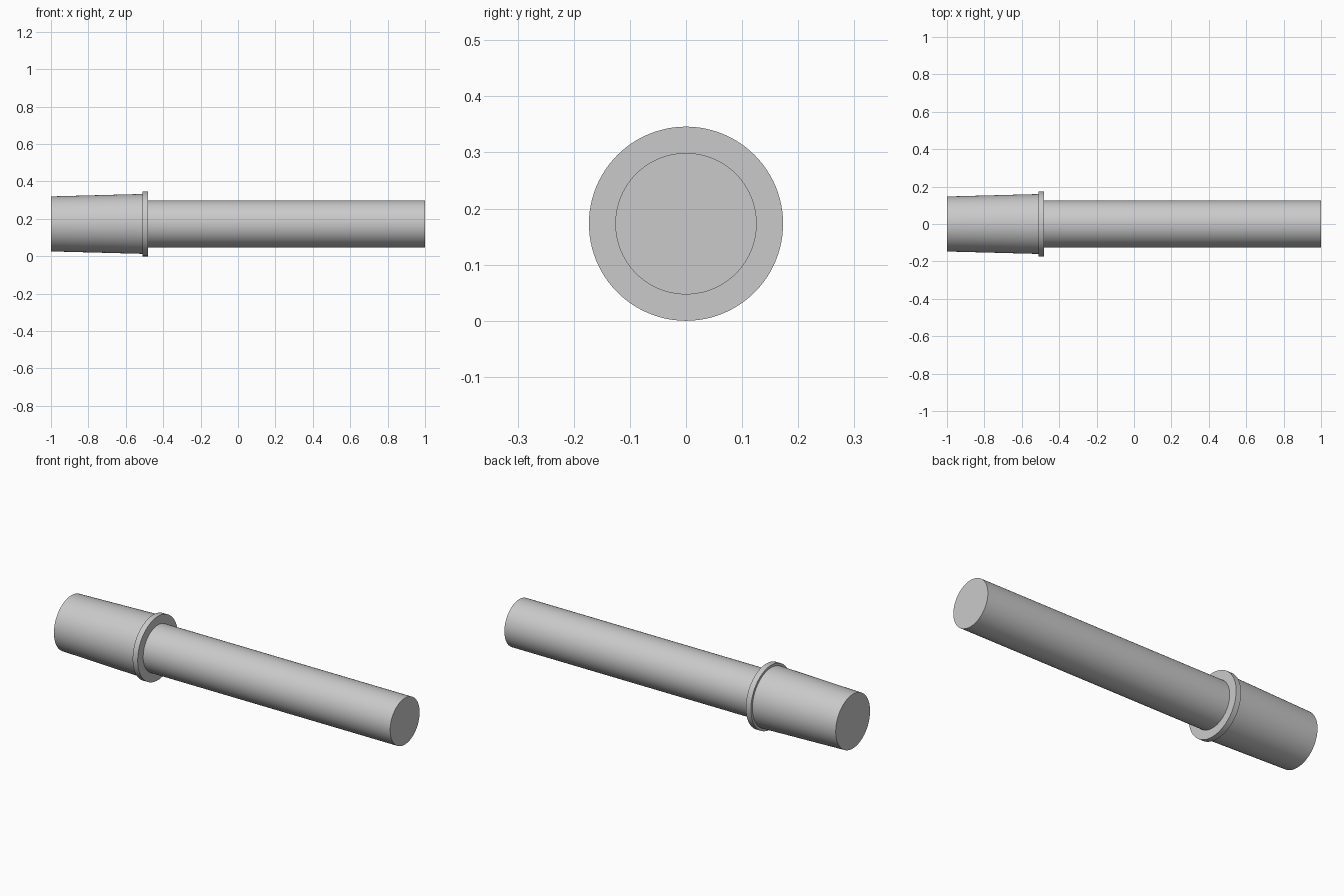
import bpy
import bmesh
from math import cos, sin, tau, radians

cube = bpy.data.objects.get("Cube")
if cube:
    bpy.data.objects.remove(cube, do_unlink=True)

SIDES = 96
AXIS_Z = 0.173
SHAFT_R, SLEEVE_R, FLANGE_R = 0.126, 0.16, 0.173
FLANGE_X0, FLANGE_X1 = -0.51, -0.48

grey = bpy.data.materials.new("plain_grey")
grey.use_nodes = True
colour = (0.59, 0.59, 0.59, 1)
grey.diffuse_color = colour
grey.node_tree.nodes["Principled BSDF"].inputs["Base Color"].default_value = colour


def turned_part(name, profile, cap_start=False, cap_end=False):
    """Turn an (x, radius) profile around the long axis, with optional end caps."""
    bm = bmesh.new()
    rings = [[bm.verts.new((x, r * sin(tau * i / SIDES), r * cos(tau * i / SIDES)))
              for i in range(SIDES)] for x, r in profile]
    for a, b in zip(rings, rings[1:]):
        for i in range(SIDES):
            j = (i + 1) % SIDES
            bm.faces.new((a[i], a[j], b[j], b[i]))
    if cap_start:
        bm.faces.new(rings[0][::-1])
    if cap_end:
        bm.faces.new(rings[-1])
    # Faces wind one way around the axis; make every normal point outwards
    bm.normal_update()
    bmesh.ops.recalc_face_normals(bm, faces=bm.faces)
    mesh = bpy.data.meshes.new(name)
    bm.to_mesh(mesh)
    bm.free()
    mesh.materials.append(grey)
    obj = bpy.data.objects.new(name, mesh)
    obj.location.z = AXIS_Z
    bpy.context.collection.objects.link(obj)
    bpy.ops.object.select_all(action="DESELECT")
    obj.select_set(True)
    bpy.context.view_layer.objects.active = obj
    bpy.ops.object.shade_smooth_by_angle(angle=radians(30))


# Tapered sleeve, closed at its outer end
turned_part("tapered_sleeve", [(-1, 0.147), (FLANGE_X0, SLEEVE_R)], cap_start=True)

# Thin collar stepping from the sleeve to the shaft
turned_part("flange", [(FLANGE_X0, SLEEVE_R), (FLANGE_X0, FLANGE_R),
                       (FLANGE_X1, FLANGE_R), (FLANGE_X1, SHAFT_R)])

# Long straight shaft, closed at its free end
turned_part("shaft", [(FLANGE_X1, SHAFT_R), (1, SHAFT_R)], cap_end=True)
